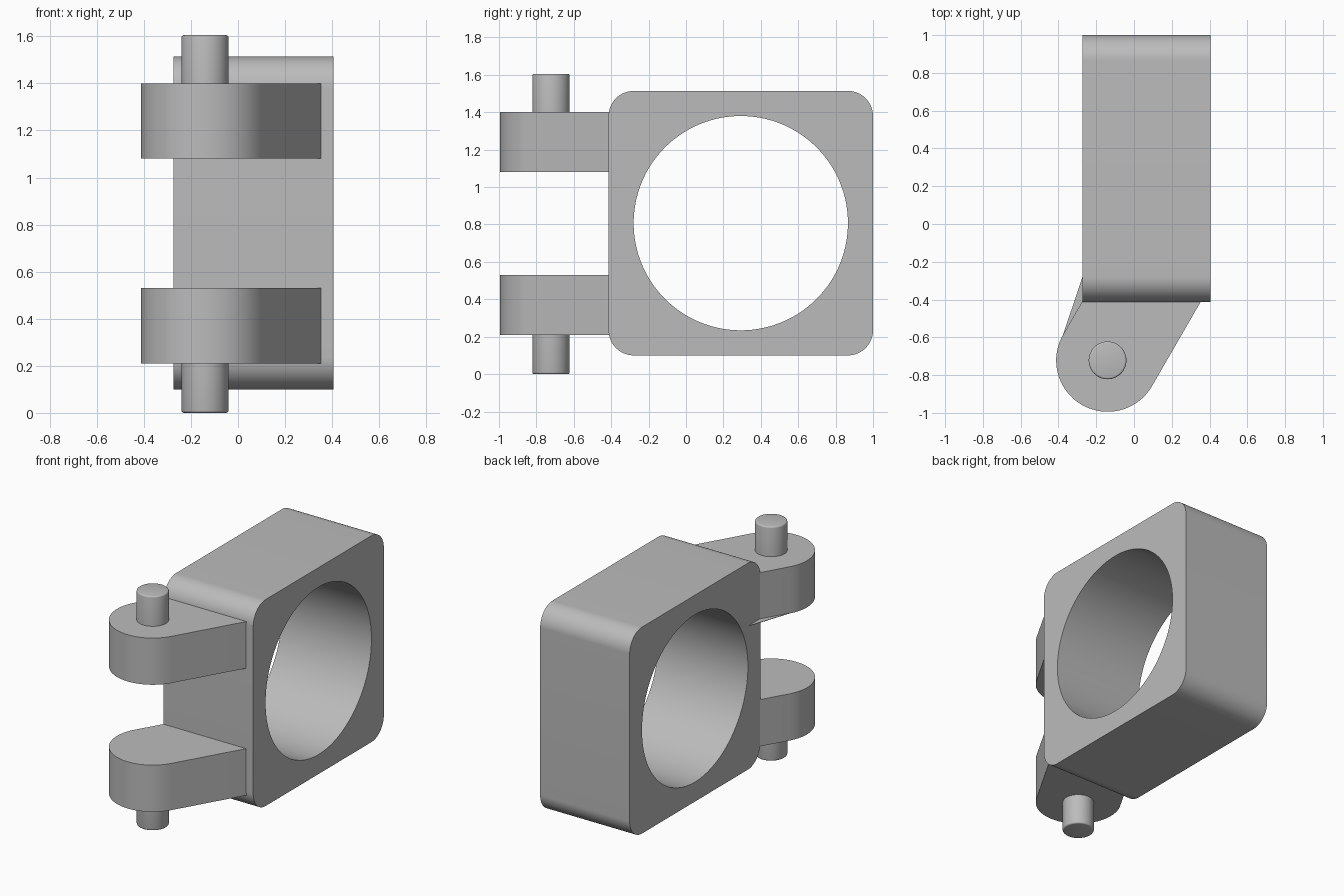
import bpy, bmesh
from math import sin, cos, pi, radians
from mathutils import Vector

old = bpy.data.objects.get("Cube")
if old:
    bpy.data.objects.remove(old)

GREY = (0.5, 0.5, 0.5, 1.0)
metal = bpy.data.materials.new("plain grey")
metal.use_nodes = True
metal.diffuse_color = GREY
metal.node_tree.nodes["Principled BSDF"].inputs["Base Color"].default_value = GREY


def finish(name, bm):
    bmesh.ops.recalc_face_normals(bm, faces=bm.faces)
    mesh = bpy.data.meshes.new(name)
    bm.to_mesh(mesh)
    bm.free()
    mesh.materials.append(metal)
    obj = bpy.data.objects.new(name, mesh)
    bpy.context.collection.objects.link(obj)
    bpy.ops.object.select_all(action='DESELECT')
    obj.select_set(True)
    bpy.context.view_layer.objects.active = obj
    bpy.ops.object.shade_smooth_by_angle(angle=radians(35))
    return obj


def prism(name, outline, z0, z1):
    """Extrude a flat outline upwards from z0 to z1."""
    bm = bmesh.new()
    face = bm.faces.new([bm.verts.new((x, y, z0)) for x, y in outline])
    top = bmesh.ops.extrude_face_region(bm, geom=[face])["geom"]
    verts = [v for v in top if isinstance(v, bmesh.types.BMVert)]
    bmesh.ops.translate(bm, verts=verts, vec=(0, 0, z1 - z0))
    return finish(name, bm)


# Rounded square block with a round bore running along x
X0, X1 = -0.273, 0.405
CY, CZ, HALF, CORNER, BORE = 0.293, 0.807, 0.707, 0.135, 0.573
STEPS = 24
outer, inner = [], []
for quarter in range(4):
    mid = quarter * pi / 2 + pi / 4
    reach = (HALF - CORNER) * 2 ** 0.5
    for i in range(STEPS):
        a = quarter * pi / 2 + pi / 2 * i / (STEPS - 1)
        outer.append((CY + reach * cos(mid) + CORNER * cos(a),
                      CZ + reach * sin(mid) + CORNER * sin(a)))
        b = quarter * pi / 2 + pi / 2 * (i + 0.5) / STEPS
        inner.append((CY + BORE * cos(b), CZ + BORE * sin(b)))

bm = bmesh.new()
rings = [[bm.verts.new((x, y, z)) for y, z in loop]
         for x, loop in ((X0, outer), (X1, outer), (X1, inner), (X0, inner))]
count = len(outer)
for r in range(4):
    a, b = rings[r], rings[(r + 1) % 4]
    for i in range(count):
        j = (i + 1) % count
        bm.faces.new((a[i], a[j], b[j], b[i]))
finish("bored_block", bm)

# Two hinge lugs: round nose with parallel sides running into the block
PIVOT = Vector((-0.14, -0.722))
NOSE = 0.272
FRONT = -0.40
along = Vector((cos(pi / 3), sin(pi / 3)))
nose = [PIVOT + NOSE * Vector((cos(a), sin(a)))
        for a in (radians(150 + 180 * i / 40) for i in range(41))]
left_end = nose[0] + along * ((FRONT - nose[0].y) / along.y)
right_end = nose[-1] + along * ((FRONT - nose[-1].y) / along.y)
lug = [left_end] + nose + [right_end]
prism("lower_lug", lug, 0.21, 0.53)
prism("upper_lug", lug, 1.08, 1.40)

# Thin web under the upper lug, beside the block
prism("upper_web", [nose[0], (X0, -0.41), (X0, -0.28)], 1.08, 1.083)


# Hinge pin stubs with slightly softened outer rims
def pin(name, z0, z1):
    bm = bmesh.new()
    bmesh.ops.create_cone(bm, cap_ends=True, segments=48, radius1=0.1,
                          radius2=0.1, depth=z1 - z0)
    bmesh.ops.translate(bm, verts=bm.verts, vec=(PIVOT.x, PIVOT.y, (z0 + z1) / 2))
    end = 0.0 if z0 == 0 else z1
    rim = [e for e in bm.edges if all(abs(v.co.z - end) < 0.001 for v in e.verts)]
    bmesh.ops.bevel(bm, geom=rim, offset=0.01, segments=3, profile=0.5,
                    affect='EDGES')
    finish(name, bm)


pin("lower_pin", 0.0, 0.25)
pin("upper_pin", 1.36, 1.605)
